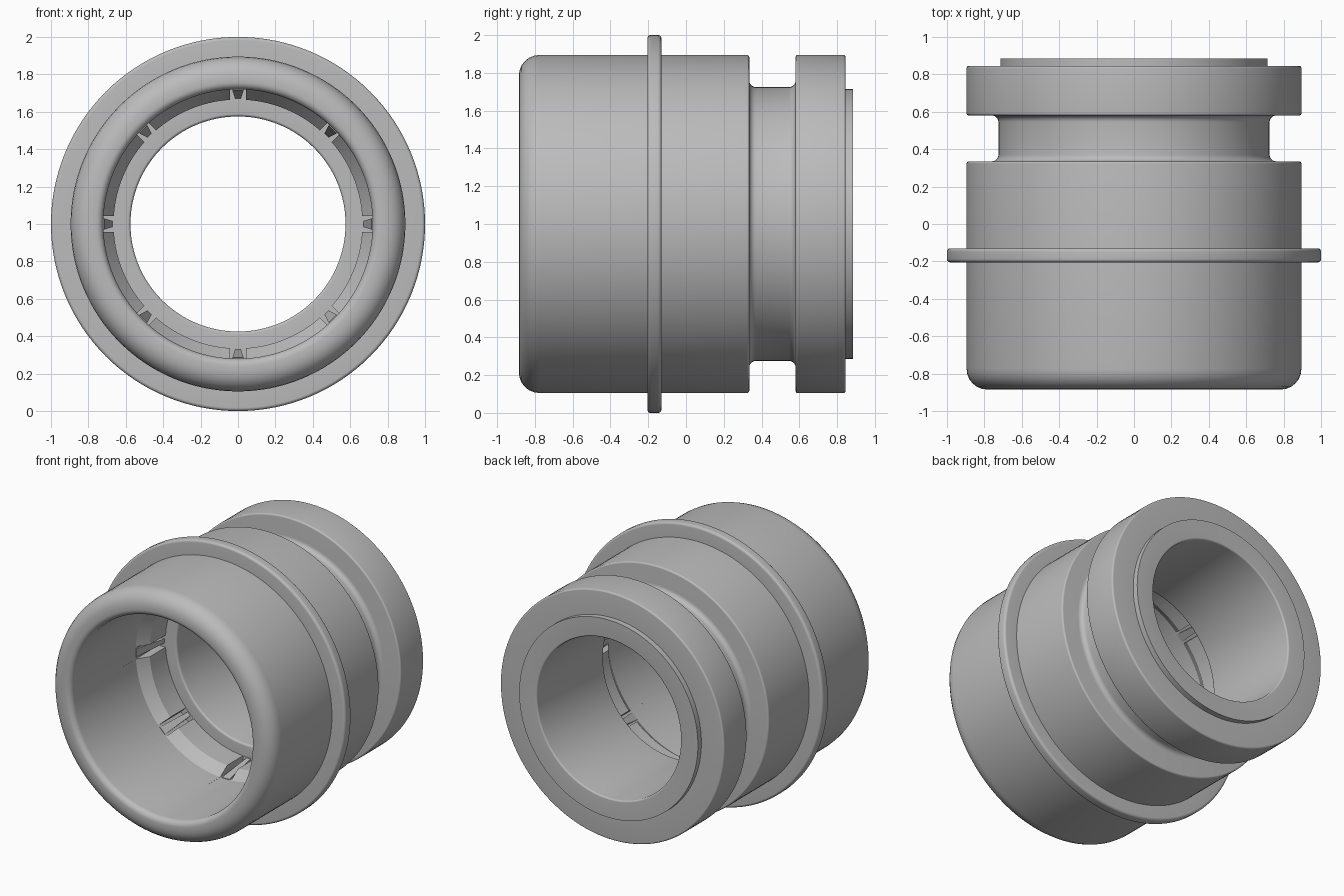
import bpy, bmesh, math
from mathutils import Vector, Matrix

cube = bpy.data.objects.get("Cube")
if cube:
    bpy.data.objects.remove(cube, do_unlink=True)

SEGMENTS = 128
CENTRE = Vector((0, 0, 1))

grey = bpy.data.materials.new("satin grey")
grey.use_nodes = True
grey.diffuse_color = (0.5, 0.5, 0.5, 1)
grey.node_tree.nodes["Principled BSDF"].inputs["Base Color"].default_value = (0.5, 0.5, 0.5, 1)


def make_object(name, bm):
    bmesh.ops.recalc_face_normals(bm, faces=bm.faces)
    mesh = bpy.data.meshes.new(name)
    bm.to_mesh(mesh)
    bm.free()
    mesh.materials.append(grey)
    obj = bpy.data.objects.new(name, mesh)
    bpy.context.collection.objects.link(obj)
    return obj


def rounded(corners, steps=6):
    """Round each (radius, y, fillet) corner of a closed profile."""
    points = []
    for i, (r, y, fillet) in enumerate(corners):
        c = Vector((r, y))
        if fillet == 0:
            points.append(c)
            continue
        u = (Vector(corners[i - 1][:2]) - c).normalized()
        v = (Vector(corners[(i + 1) % len(corners)][:2]) - c).normalized()
        for k in range(steps + 1):
            a = math.pi / 2 * k / steps
            points.append(c + fillet * (u * (1 - math.sin(a)) + v * (1 - math.cos(a))))
    return points


def lathe(name, corners):
    """Spin a closed profile about the horizontal axis."""
    bm = bmesh.new()
    rings = []
    for r, y in rounded(corners):
        rings.append([bm.verts.new(CENTRE + Vector((r * math.cos(a), y, r * math.sin(a))))
                      for a in (math.tau * k / SEGMENTS for k in range(SEGMENTS))])
    for i, ring in enumerate(rings):
        nxt = rings[(i + 1) % len(rings)]
        for k in range(SEGMENTS):
            j = (k + 1) % SEGMENTS
            bm.faces.new((ring[k], ring[j], nxt[j], nxt[k]))
    return make_object(name, bm)


def radial_prisms(name, section, half_front, half_back, count=8):
    """Repeat a prism, drawn in (radius, y) and tapering in width, around the axis."""
    bm = bmesh.new()
    y_min = min(y for r, y in section)
    y_max = max(y for r, y in section)
    for n in range(count):
        turn = Matrix.Rotation(math.tau * n / count, 3, 'Y')
        sides = []
        for s in (-1, 1):
            side = []
            for r, y in section:
                t = (y - y_min) / (y_max - y_min)
                w = half_front + (half_back - half_front) * t
                side.append(bm.verts.new(CENTRE + turn @ Vector((s * w, y, r))))
            sides.append(side)
            bm.faces.new(side)
        for i in range(len(section)):
            j = (i + 1) % len(section)
            bm.faces.new((sides[0][i], sides[0][j], sides[1][j], sides[1][i]))
    return make_object(name, bm)


# Sleeve: outside from front lip to rear boss, then back through the stepped bore
sleeve = lathe("sleeve", [
    (0.895, -0.885, 0.11),
    (0.895, 0.335, 0.012), (0.725, 0.335, 0.035),
    (0.725, 0.58, 0.035), (0.895, 0.58, 0.012),
    (0.895, 0.845, 0.012), (0.715, 0.845, 0),
    (0.715, 0.885, 0), (0.575, 0.885, 0.012),
    (0.575, 0.12, 0.015), (0.665, 0.12, 0),
    (0.665, -0.06, 0), (0.72, -0.14, 0),
    (0.72, -0.885, 0.04),
])

# Eight slots through the inner ring
cutter = radial_prisms("slot_cutter", [(0.6, -0.3), (0.719, -0.3), (0.719, 0.119), (0.6, 0.119)], 0.044, 0.044)
cutter.hide_render = True
cut = sleeve.modifiers.new("slots", 'BOOLEAN')
cut.operation = 'DIFFERENCE'
cut.solver = 'EXACT'
cut.object = cutter
bpy.context.view_layer.objects.active = sleeve
sleeve.select_set(True)
bpy.ops.object.modifier_apply(modifier="slots")
bpy.data.objects.remove(cutter, do_unlink=True)

# Sloping rib in each slot
ribs = radial_prisms("slot_ribs", [(0.73, -0.14), (0.73, 0.125), (0.67, 0.125), (0.715, -0.14)], 0.03, 0.015)

# Flange around the middle
flange = lathe("flange", [
    (0.86, -0.205, 0), (1.0, -0.205, 0.018), (1.0, -0.13, 0.018), (0.86, -0.13, 0),
])

# Smooth curved surfaces, keep machined edges crisp
for obj in (sleeve, flange):
    bpy.ops.object.select_all(action='DESELECT')
    obj.select_set(True)
    bpy.context.view_layer.objects.active = obj
    bpy.ops.object.shade_smooth_by_angle(angle=math.radians(30))
